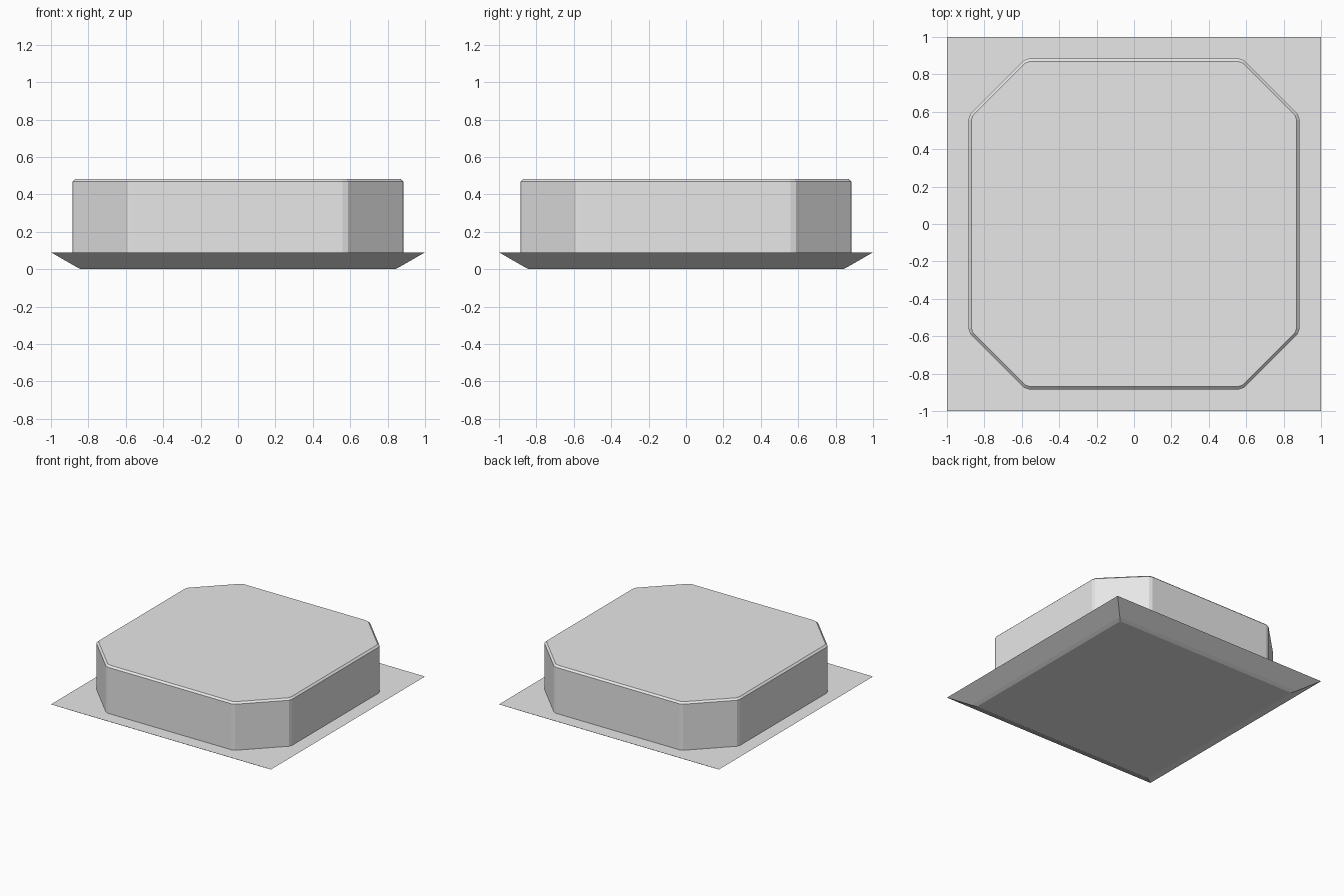
import bpy, bmesh

if "Cube" in bpy.data.objects:
    bpy.data.objects.remove(bpy.data.objects["Cube"])

grey = bpy.data.materials.new("light_grey")
grey.diffuse_color = (0.8, 0.8, 0.8, 1.0)
grey.use_nodes = True
grey.node_tree.nodes["Principled BSDF"].inputs["Base Color"].default_value = grey.diffuse_color


def loft(name, rings):
    """Solid made by bridging matching rings of points, bottom to top."""
    bm = bmesh.new()
    loops = [[bm.verts.new(p) for p in ring] for ring in rings]
    n = len(loops[0])
    for lower, upper in zip(loops, loops[1:]):
        for i in range(n):
            j = (i + 1) % n
            bm.faces.new((lower[i], lower[j], upper[j], upper[i]))
    bm.faces.new(loops[0][::-1])
    bm.faces.new(loops[-1])
    bmesh.ops.recalc_face_normals(bm, faces=bm.faces)
    mesh = bpy.data.meshes.new(name)
    bm.to_mesh(mesh)
    bm.free()
    mesh.materials.append(grey)
    obj = bpy.data.objects.new(name, mesh)
    bpy.context.collection.objects.link(obj)
    return obj


def square(half, z):
    return [(half, -half, z), (half, half, z), (-half, half, z), (-half, -half, z)]


def block_ring(inset, z):
    """Square with cut corners, each cut edge softened by a narrow facet."""
    a, b = 0.885 - inset, 0.56 - inset * 0.4
    c, d = 0.876 - inset, 0.587 - inset * 0.4
    quarter = [(a, -b), (a, b), (c, d), (d, c), (b, a)]
    points = []
    x_axis = quarter[1:]
    for _ in range(4):
        points += [(x, y, z) for x, y in x_axis]
        x_axis = [(-y, x) for x, y in x_axis]
    return points


# Base plate: sharp upper rim, sloping underside, narrow bevel at the bottom
loft("base_plate", [square(0.84, 0.0), square(0.868, 0.014), square(1.0, 0.09)])

# Raised block with cut corners and bevelled top edge
loft("raised_block", [block_ring(0, 0.085), block_ring(0, 0.468), block_ring(0.015, 0.482)])
